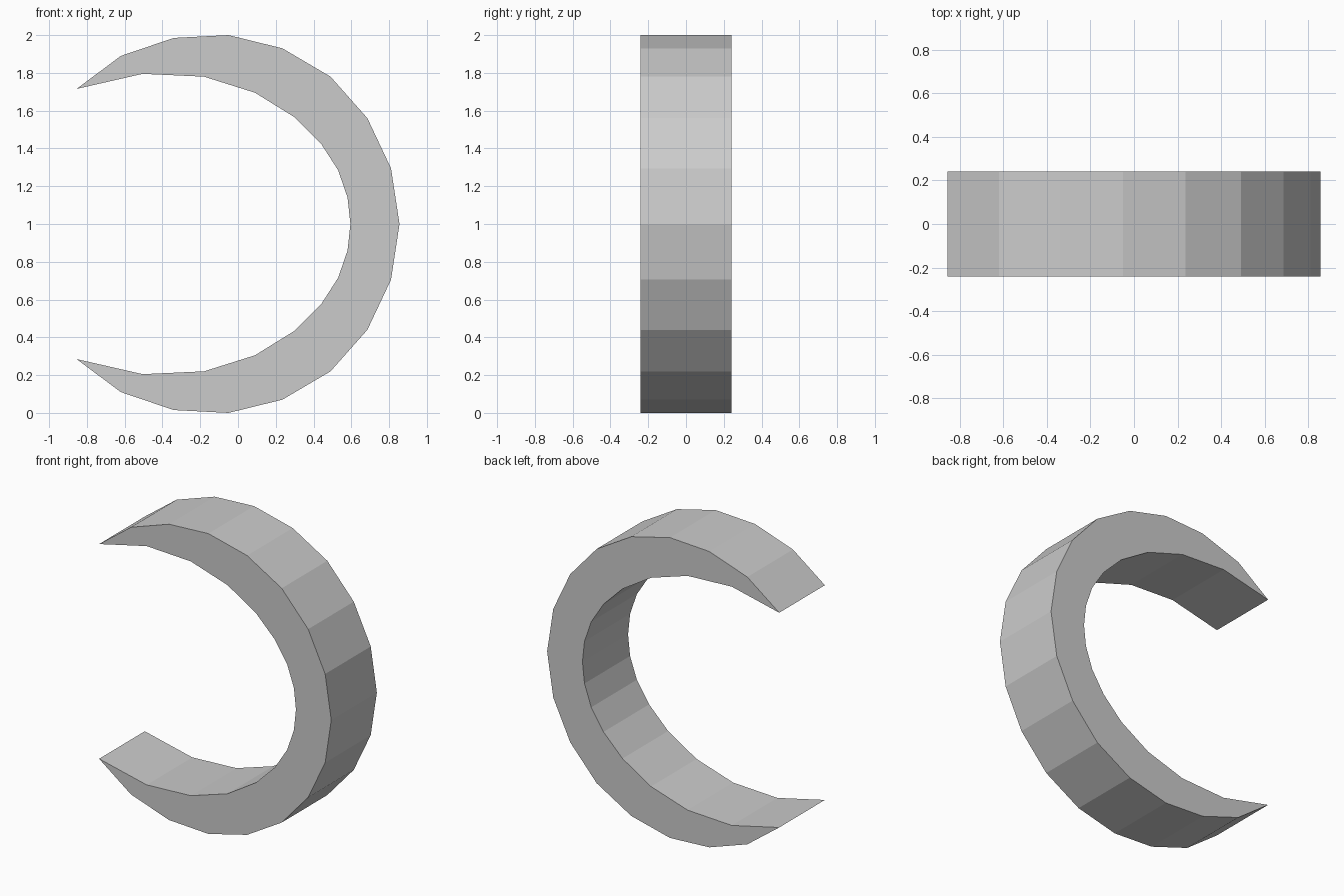
import bpy
import bmesh

cube = bpy.data.objects.get("Cube")
if cube:
    bpy.data.objects.remove(cube, do_unlink=True)

MID_Z = 1.0
HALF_DEPTH = 0.24

# Upper half of the crescent as (x, height above the middle), tip to belly
OUTER = [(-0.855, 0.715), (-0.62, 0.89), (-0.34, 0.985), (-0.05, 1.0), (0.235, 0.93),
         (0.49, 0.78), (0.685, 0.56), (0.81, 0.295), (0.855, 0)]
INNER = [(-0.855, 0.715), (-0.505, 0.795), (-0.18, 0.78), (0.09, 0.695), (0.30, 0.565),
         (0.44, 0.425), (0.53, 0.285), (0.58, 0.14), (0.595, 0)]


def mirrored(half):
    """Continue a half arc below the middle, down to the lower tip."""
    return half + [(x, -h) for x, h in reversed(half[:-1])]


# Single grey material
grey = bpy.data.materials.new("light_grey")
grey.use_nodes = True
colour = (0.6, 0.6, 0.6, 1)
grey.diffuse_color = colour
grey.node_tree.nodes["Principled BSDF"].inputs["Base Color"].default_value = colour

# Crescent outline, extruded front to back
outline = mirrored(OUTER) + mirrored(INNER)[-2:0:-1]
bm = bmesh.new()
front = bm.faces.new([bm.verts.new((x, -HALF_DEPTH, MID_Z + h)) for x, h in outline])
extruded = bmesh.ops.extrude_face_region(bm, geom=[front], use_keep_orig=True)
back_verts = [v for v in extruded["geom"] if isinstance(v, bmesh.types.BMVert)]
bmesh.ops.translate(bm, verts=back_verts, vec=(0, 2 * HALF_DEPTH, 0))
bmesh.ops.recalc_face_normals(bm, faces=bm.faces)

mesh = bpy.data.meshes.new("crescent")
bm.to_mesh(mesh)
bm.free()
mesh.materials.append(grey)
crescent = bpy.data.objects.new("crescent", mesh)
bpy.context.collection.objects.link(crescent)
